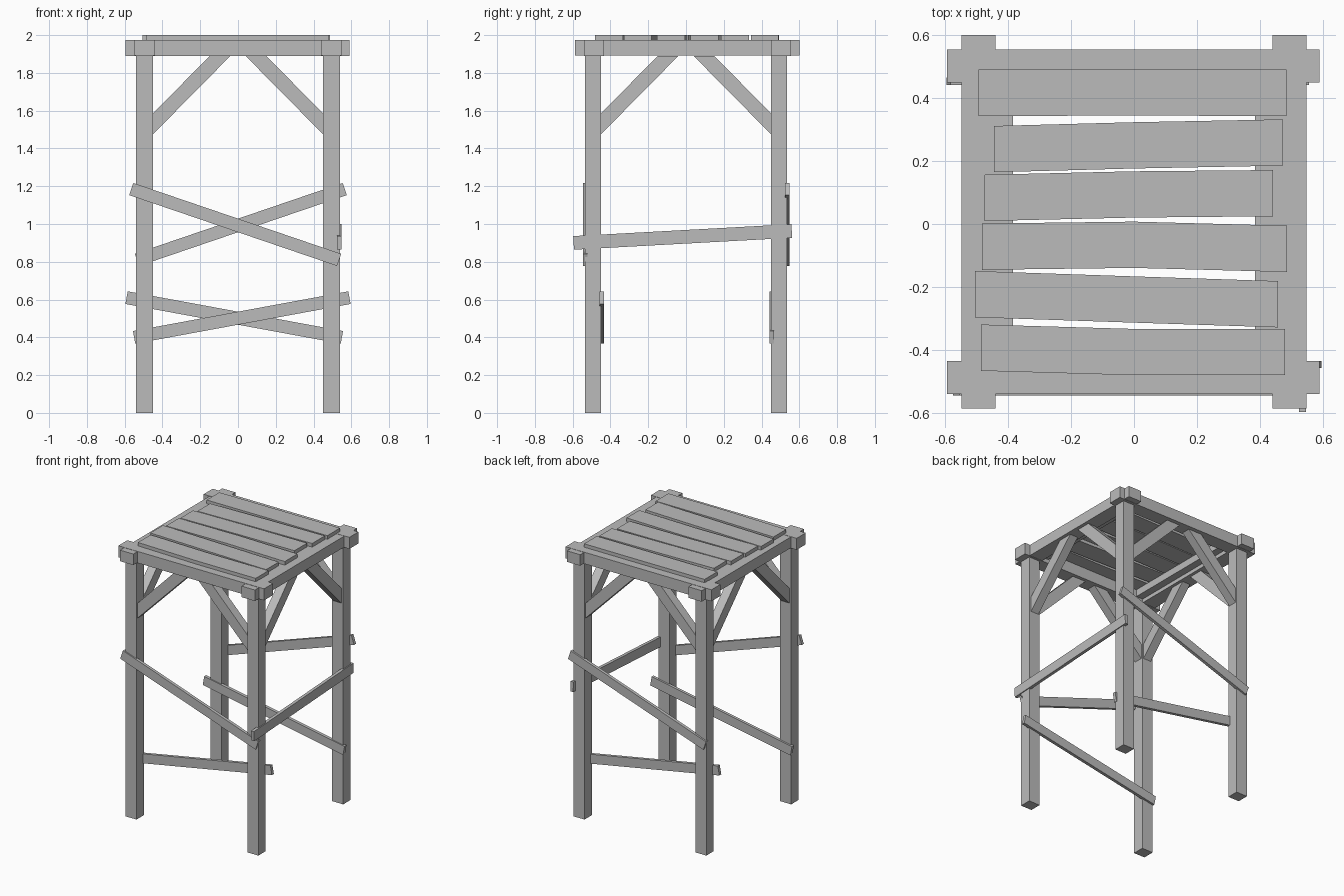
import bpy
import bmesh
from mathutils import Vector

cube = bpy.data.objects.get("Cube")
if cube:
    bpy.data.objects.remove(cube, do_unlink=True)

wood = bpy.data.materials.new("weathered_grey")
wood.use_nodes = True
GREY = (0.5, 0.5, 0.5, 1)
wood.diffuse_color = GREY
wood.node_tree.nodes["Principled BSDF"].inputs["Base Color"].default_value = GREY


def prism(name, outline, axis, low, high):
    """Extrude a flat outline along one axis; the outline uses the other two in order."""
    def place(point, depth):
        co = list(point)
        co.insert("xyz".index(axis), depth)
        return co

    bm = bmesh.new()
    face = bm.faces.new([bm.verts.new(place(p, low)) for p in outline])
    grown = bmesh.ops.extrude_face_region(bm, geom=[face])["geom"]
    shift = Vector(place((0, 0), high - low))
    bmesh.ops.translate(bm, vec=shift, verts=[g for g in grown if isinstance(g, bmesh.types.BMVert)])
    bmesh.ops.recalc_face_normals(bm, faces=bm.faces)
    mesh = bpy.data.meshes.new(name)
    bm.to_mesh(mesh)
    bm.free()
    mesh.materials.append(wood)
    obj = bpy.data.objects.new(name, mesh)
    bpy.context.collection.objects.link(obj)
    return obj


def box(name, x, y, z):
    return prism(name, [(x[0], y[0]), (x[1], y[0]), (x[1], y[1]), (x[0], y[1])], "z", *z)


def board(name, start, end, width, axis, low, high):
    """Straight board with square ends between two points."""
    a, b = Vector(start), Vector(end)
    d = (b - a).normalized()
    side = Vector((-d.y, d.x)) * width / 2
    return prism(name, [a - side, b - side, b + side, a + side], axis, low, high)


IN, OUT = 0.45, 0.54          # inner and outer leg faces
BASE, DECK = 1.89, 1.975      # underside and top of the frame
SIDES = (("left", 1), ("right", -1))
ENDS = (("back", 1), ("front", -1))


def span(sign, a, b):
    return sorted((sign * a, sign * b))


# Legs
for side, sx in SIDES:
    for end, sy in ENDS:
        box(f"{end}_{side}_leg", span(sx, IN, OUT), span(sy, IN, OUT - 0.005), (0, BASE + 0.01))

# Top frame with crossing beam ends, and inner joists under the planks
box("front_beam", (-0.595, 0.59), (-0.54, -0.435), (BASE, DECK))
box("back_beam", (-0.595, 0.59), (0.45, 0.555), (BASE, DECK))
for side, sx in SIDES:
    box(f"{side}_beam", span(sx, 0.44, 0.548), (-0.587, 0.6), (BASE + 0.002, DECK - 0.002))
    box(f"{side}_joist", span(sx, 0.385, 0.44), (-0.44, 0.45), (1.92, DECK - 0.003))

# Knee braces on all four sides
for face, axis, sign in (("front", "y", -1), ("back", "y", 1), ("left", "x", 1), ("right", "x", -1)):
    for number, s in enumerate((1, -1), 1):
        outline = [(s * IN, 1.475), (s * IN, 1.585), (s * 0.15, BASE), (s * 0.04, BASE)]
        prism(f"{face}_brace_{number}", outline, axis, *span(sign, IN + 0.01, OUT - 0.015))

# Sloping cross boards
board("front_upper_board", (-0.565, 1.185), (0.535, 0.81), 0.068, "y", -0.545, -0.522)
board("back_upper_board", (-0.535, 0.81), (0.565, 1.185), 0.068, "y", 0.525, 0.548)
board("front_lower_board", (-0.55, 0.4), (0.59, 0.61), 0.068, "y", -0.458, -0.435)
board("back_lower_board", (-0.59, 0.61), (0.55, 0.4), 0.068, "y", 0.442, 0.465)
board("left_board", (-0.595, 0.9), (0.56, 0.963), 0.072, "x", 0.524, 0.547)

# Uneven deck planks: both ends, then the centre line at its ends and middle
PLANKS = [
    (-0.495, 0.485, 0.417, 0.418, 0.417),
    (-0.445, 0.473, 0.238, 0.25, 0.259),
    (-0.475, 0.442, 0.083, 0.094, 0.098),
    (-0.483, 0.487, -0.072, -0.066, -0.079),
    (-0.505, 0.458, -0.223, -0.24, -0.255),
    (-0.487, 0.48, -0.393, -0.407, -0.407),
]
HALF = 0.0735
for number, (x0, x1, ya, yb, yc) in enumerate(PLANKS, 1):
    line = [(x0, ya), (0, yb), (x1, yc)]
    outline = [(x, y - HALF) for x, y in line] + [(x, y + HALF) for x, y in reversed(line)]
    prism(f"deck_plank_{number}", outline, "z", DECK - 0.003, 2)
